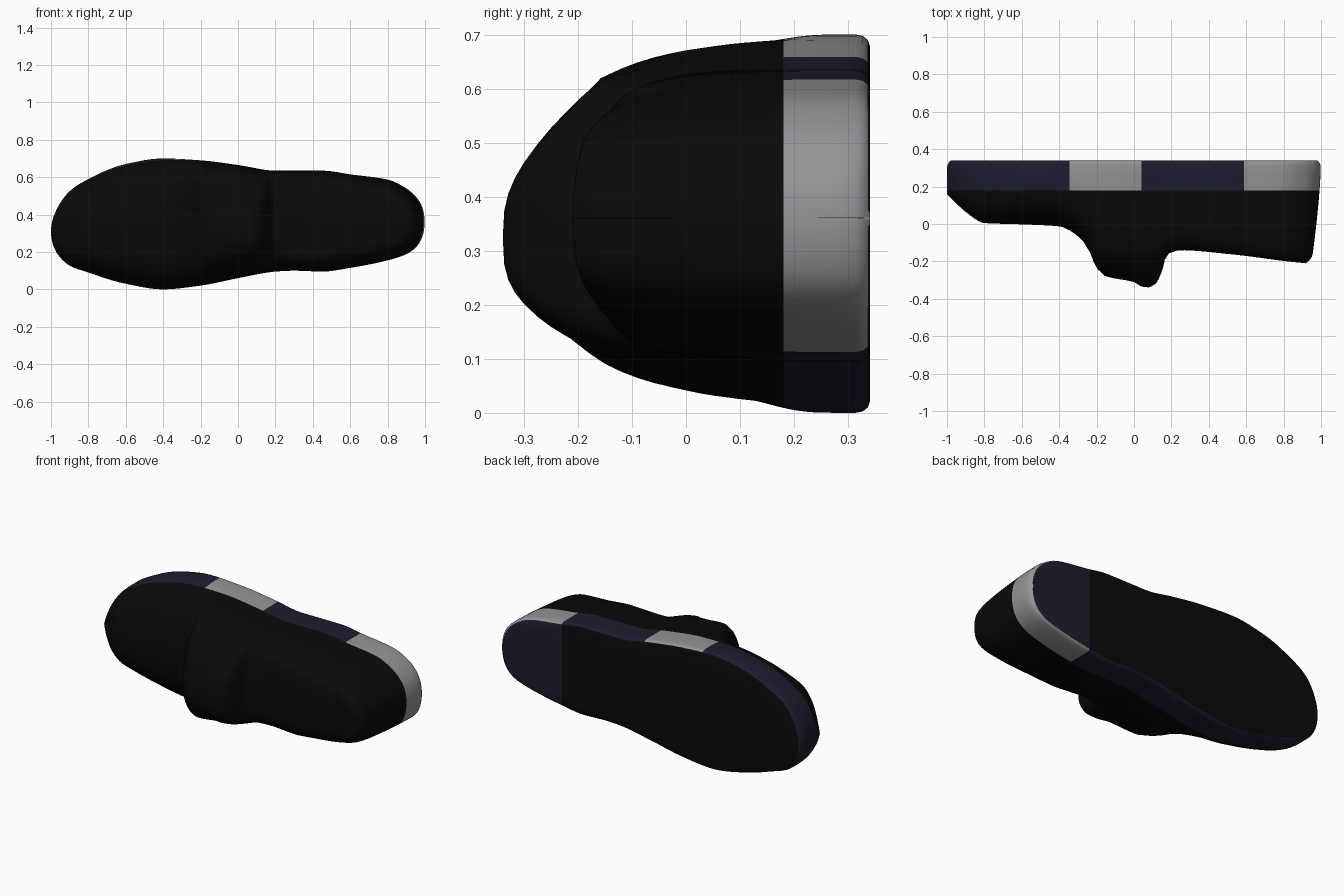
import bpy, bmesh, math
from math import cos, sin, pi, acos

if "Cube" in bpy.data.objects:
    bpy.data.objects.remove(bpy.data.objects["Cube"])


def curve(points):
    """Smooth interpolation through (x, value...) rows."""
    def f(x):
        x = max(points[0][0], min(points[-1][0], x))
        i = 0
        while i < len(points) - 2 and x > points[i + 1][0]:
            i += 1
        a, b = points[i], points[i + 1]
        p, n = points[max(i - 1, 0)], points[min(i + 2, len(points) - 1)]
        h = b[0] - a[0]
        t = (x - a[0]) / h
        out = []
        for k in range(1, len(a)):
            d = (b[k] - a[k]) / h
            d0 = (a[k] - p[k]) / (a[0] - p[0]) if p is not a else d
            d1 = (n[k] - b[k]) / (n[0] - b[0]) if n is not b else d
            m0 = 0 if d0 * d <= 0 else 2 * d0 * d / (d0 + d)
            m1 = 0 if d1 * d <= 0 else 2 * d1 * d / (d1 + d)
            out.append(a[k] * (1 + 2 * t) * (1 - t) ** 2 + h * m0 * t * (1 - t) ** 2
                       + b[k] * t * t * (3 - 2 * t) + h * m1 * t * t * (t - 1))
        return out
    return f


# Footprint (x, low z, high z), interpolated by angle so both ends are round
foot = [(-1, .31, .31), (-.98, .215, .405), (-.9, .127, .525), (-.8, .09, .59),
        (-.6, .03, .67), (-.4, .0, .70), (-.2, .02, .69), (0, .06, .665), (.2, .095, .635),
        (.3, .1, .635), (.45, .095, .635), (.6, .115, .615), (.8, .155, .587), (.9, .188, .54),
        (.96, .232, .487), (.99, .288, .432), (1, .36, .36)]
footprint = curve([(acos(-p[0]),) + p[1:] for p in foot])

# Upper ridge: (x, ridge y, squareness of the cross-section)
ridge = curve([(-1, .16, 2.6), (-.96, .12, 2.6), (-.9, .065, 2.6), (-.8, .005, 2.5), (-.6, -.002, 2.4),
               (-.4, -.012, 2.4), (-.32, -.05, 2.5), (-.25, -.12, 2.6), (-.2, -.235, 2.8),
               (-.15, -.28, 2.9), (0, -.31, 2.9), (.06, -.342, 2.9), (.115, -.32, 2.9),
               (.15, -.25, 3.2), (.175, -.165, 4), (.25, -.14, 5), (.5, -.16, 6),
               (.9, -.205, 6), (1, -.21, 6)])
BASE, BOTTOM, ARC, SPLIT = .27, .34, 56, .18


def section(x):
    lo, hi = footprint(acos(-x))
    top, n = ridge(x)
    c, w = (lo + hi) / 2, (hi - lo) / 2
    r = min(.02, w * .5)
    ring = []
    for i in range(ARC + 1):
        u = i / ARC
        a = pi * (u - .96 * sin(2 * pi * u) / (2 * pi))
        ca, sa = cos(a), sin(a)
        s = abs(sa) ** (2 / n) if 0 < i < ARC else 0
        zz = math.copysign(abs(ca) ** (2 / n), ca)
        y = BASE + (top - BASE) * s
        # the tongue tip narrows and droops; the heel wall tapers slightly
        droop = 0
        if x < .2:
            t = max(0, (-.16 - y) / .18)
            droop, zz = .04 * t, zz * (1 - .22 * t)
        else:
            zz *= 1 - .09 * max(0, (.2 - y) / .4) * min(1, (x - .2) / .3)
        ring.append((y, c + w * zz - droop))
    # sole wall, rounded lower edge and flat underside
    side = [(BOTTOM - .025, w)]
    side += [(BOTTOM - .025 + .025 * sin(a), w - r + r * cos(a)) for a in (pi / 6, pi / 3, pi / 2)]
    side += [(BOTTOM, w * f) for f in (.75, .5, .25)]
    ring += [(y, c - d) for y, d in side] + [(BOTTOM, c)] + [(y, c + d) for y, d in reversed(side)]
    # lean the heel toward the collar, round the ends
    out = []
    for y, z in ring:
        k = max(0, (x - .6) / .4) ** 2
        e = max(0, (abs(x) - .85) / .15) ** 2
        up = max(0, (BOTTOM - y) / .54)
        shift = -.05 * k * up ** 1.5
        shift -= math.copysign(.022, x) * e * max(0, (y - .305) / .035) ** 2
        shift -= .03 * e * max(0, (-.16 - y) / .05) ** 2
        out.append((x + shift, y, z))
    return out


def material(name, col):
    m = bpy.data.materials.new(name)
    m.diffuse_color = (*col, 1)
    m.use_nodes = True
    m.node_tree.nodes["Principled BSDF"].inputs["Base Color"].default_value = m.diffuse_color
    return m


# Stations: evenly spaced in angle, plus extra ones around the tongue
xs = [-cos(pi * i / 80) for i in range(1, 80)]
xs += [s * cos(pi * a) for s in (-1, 1) for a in (.0005, .003, .007)]
xs = sorted(xs + [-.215, .09, .105, .13, .14, .15, .165, .185])

bm = bmesh.new()
rings = [[bm.verts.new(p) for p in section(x)] for x in xs]
count = len(rings[0])
for a, b in zip(rings, rings[1:]):
    for i in range(count):
        j = (i + 1) % count
        bm.faces.new((a[i], a[j], b[j], b[i]))
# close the two ends with strips between opposite sides of the ring
bm.faces.new(rings[0])
bm.faces.new(list(reversed(rings[-1])))
# straight colour line between the upper and the sole
bmesh.ops.bisect_plane(bm, geom=bm.verts[:] + bm.edges[:] + bm.faces[:], dist=1e-5,
                       plane_co=(0, SPLIT, 0), plane_no=(0, 1, 0))
bmesh.ops.recalc_face_normals(bm, faces=bm.faces)

# Colour: black shoe, navy sole edge and heel pad, pale heel edge
for f in bm.faces:
    p = f.calc_center_median()
    f.smooth = True
    if p.y > SPLIT and f.normal.y < .8 and (f.normal.y > -.7):
        pale = p.x > .6 or (-.35 < p.x < .05 and p.z > .5)
        f.material_index = 2 if pale else 1
    elif p.y > .3 and p.x > .6:
        f.material_index = 1

mesh = bpy.data.meshes.new("slip_on_shoe")
bm.to_mesh(mesh)
bm.free()
shoe = bpy.data.objects.new("slip_on_shoe", mesh)
bpy.context.collection.objects.link(shoe)
for m in (material("black", (.003, .003, .003)), material("navy", (.012, .012, .03)),
          material("pale_grey", (.3, .3, .31))):
    mesh.materials.append(m)
bpy.context.view_layer.objects.active = shoe
shoe.select_set(True)
bpy.ops.object.shade_smooth_by_angle(angle=math.radians(50))
